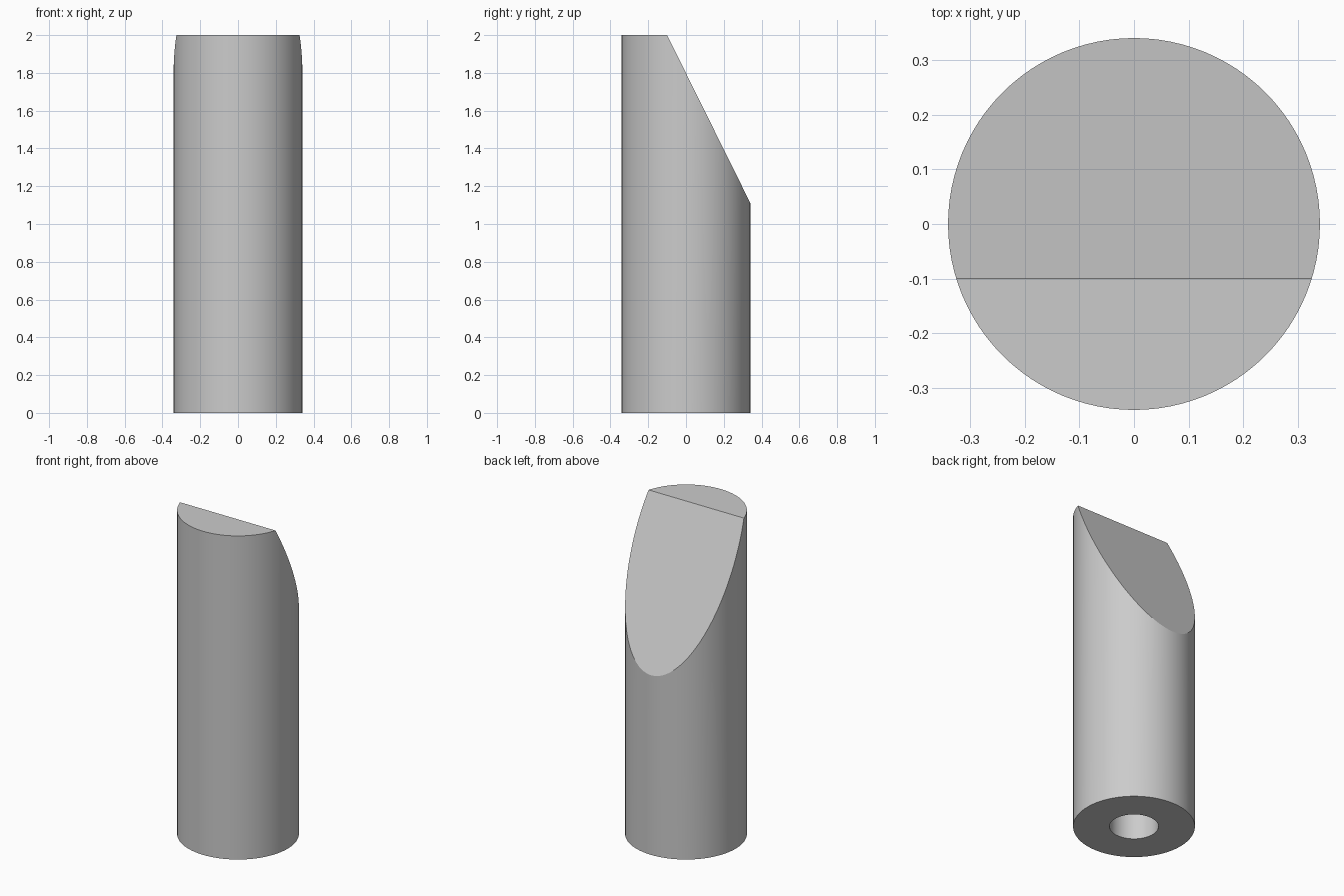
import bpy, bmesh
from math import radians
from mathutils import Vector

RADIUS, HEIGHT = 0.341, 2.0
HOLE_RADIUS, HOLE_DEPTH = 0.137, 0.8
SLOPE_TOP = Vector((0, -0.1, HEIGHT))
SLOPE_END = Vector((0, RADIUS, 1.11))

cube = bpy.data.objects.get("Cube")
if cube:
    bpy.data.objects.remove(cube, do_unlink=True)

steel = bpy.data.materials.new("plain_grey")
steel.use_nodes = True
grey = (0.6, 0.6, 0.6, 1)
steel.diffuse_color = grey
steel.node_tree.nodes["Principled BSDF"].inputs["Base Color"].default_value = grey

# Round pin body standing on the ground
bm = bmesh.new()
bmesh.ops.create_cone(bm, cap_ends=True, segments=96, radius1=RADIUS,
                      radius2=RADIUS, depth=HEIGHT)
bmesh.ops.translate(bm, verts=bm.verts, vec=(0, 0, HEIGHT / 2))

# Blind hole in the underside
base = min(bm.faces, key=lambda f: f.calc_center_median().z)
bmesh.ops.inset_region(bm, faces=[base], thickness=RADIUS - HOLE_RADIUS)
hole = bmesh.ops.extrude_face_region(bm, geom=[base])
floor_verts = [g for g in hole["geom"] if isinstance(g, bmesh.types.BMVert)]
bmesh.ops.translate(bm, verts=floor_verts, vec=(0, 0, HOLE_DEPTH))
if base.is_valid:
    bmesh.ops.delete(bm, geom=[base], context='FACES_ONLY')

# Sloping flat cut across the back of the top
normal = (SLOPE_END - SLOPE_TOP).cross(Vector((-1, 0, 0)))
if normal.z < 0:
    normal.negate()
cut = bmesh.ops.bisect_plane(bm, geom=bm.verts[:] + bm.edges[:] + bm.faces[:],
                             plane_co=SLOPE_TOP, plane_no=normal, clear_outer=True)
rim = [g for g in cut["geom_cut"] if isinstance(g, bmesh.types.BMEdge)]
bmesh.ops.holes_fill(bm, edges=rim, sides=0)
bmesh.ops.recalc_face_normals(bm, faces=bm.faces)

mesh = bpy.data.meshes.new("slanted_pin")
bm.to_mesh(mesh)
bm.free()
mesh.materials.append(steel)
pin = bpy.data.objects.new("slanted_pin", mesh)
bpy.context.collection.objects.link(pin)

# Smooth round walls, crisp rims
bpy.ops.object.select_all(action='DESELECT')
pin.select_set(True)
bpy.context.view_layer.objects.active = pin
bpy.ops.object.shade_smooth_by_angle(angle=radians(25))
